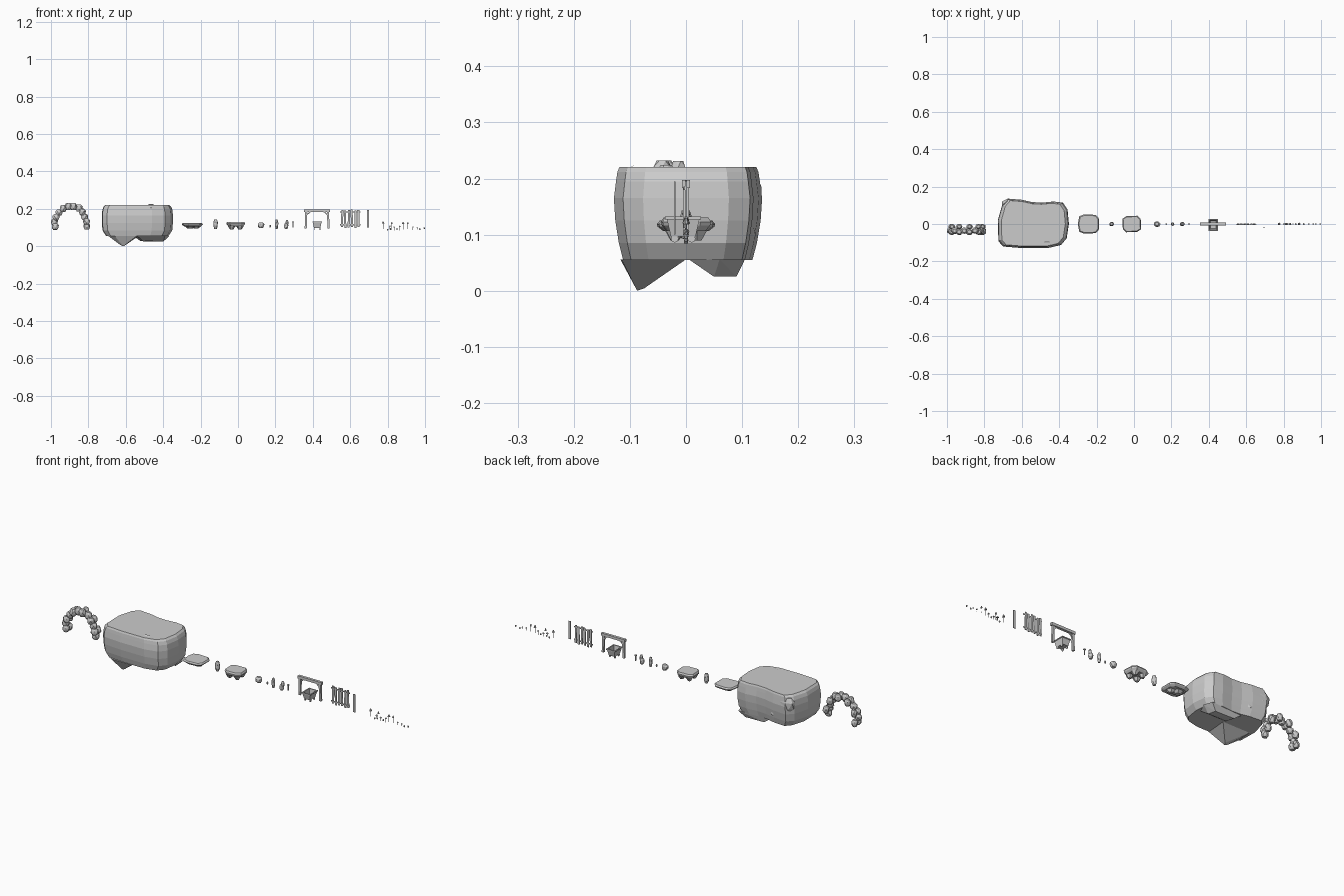
import bpy, bmesh, math, random
from mathutils import Vector, Matrix

if "Cube" in bpy.data.objects:
    bpy.data.objects.remove(bpy.data.objects["Cube"])
random.seed(4)


def finish(bm, name):
    bmesh.ops.recalc_face_normals(bm, faces=bm.faces)
    me = bpy.data.meshes.new(name)
    bm.to_mesh(me)
    bm.free()
    ob = bpy.data.objects.new(name, me)
    bpy.context.collection.objects.link(ob)
    return ob


def hull(name, pts):
    bm = bmesh.new()
    for p in pts:
        bm.verts.new(p)
    r = bmesh.ops.convex_hull(bm, input=bm.verts)
    bmesh.ops.delete(bm, geom=[g for g in r['geom_interior'] if isinstance(g, bmesh.types.BMVert)], context='VERTS')
    bmesh.ops.dissolve_limit(bm, angle_limit=0.05, verts=bm.verts, edges=bm.edges)
    return finish(bm, name)


def loft(name, rings, caps=(True, True)):
    bm = bmesh.new()
    rows = [[bm.verts.new(p) for p in r] for r in rings]
    n = len(rows[0])
    for a, b in zip(rows, rows[1:]):
        for i in range(n):
            bm.faces.new((a[i], a[(i + 1) % n], b[(i + 1) % n], b[i]))
    if caps[0]:
        bm.faces.new(rows[0][::-1])
    if caps[1]:
        bm.faces.new(rows[-1])
    return finish(bm, name)


def boulder(name, c, s, n=7):
    # chipped stone: jittered ball, hulled
    pts = []
    for k, (z, r) in enumerate(((-1, .6), (-.45, .97), (.4, 1), (1, .6))):
        for i in range(n):
            a = (i + .5 * (k % 2)) / n * math.tau
            j = random.uniform(.88, 1.04)
            pts.append((c[0] + s[0] / 2 * r * j * math.cos(a), c[1] + s[1] / 2 * r * j * math.sin(a), c[2] + s[2] / 2 * z))
    return hull(name, pts)


def beam(name, a, b, w, d):
    # rectangular timber between two points
    a, b = Vector(a), Vector(b)
    v = (b - a).normalized()
    side = Vector((0, 1, 0)).cross(v).normalized() * w / 2
    dep = Vector((0, d / 2, 0))
    ring = [side + dep, -side + dep, -side - dep, side - dep]
    return loft(name, [[a + q for q in ring], [b + q for q in ring]])


# large floating island
outline = [(-.725, -.09), (-.70, -.118), (-.60, -.126), (-.46, -.126), (-.39, -.11), (-.36, -.075), (-.348, 0),
           (-.355, .075), (-.38, .112), (-.43, .118), (-.49, .112), (-.545, .115), (-.60, .127), (-.675, .133),
           (-.705, .10), (-.728, .02)]
cx = -.54
levels = [(.055, .88, .89), (.085, .98, .95), (.125, 1, 1), (.165, 1, 1.02), (.195, .985, .99), (.212, .95, .97), (.221, .90, .94)]
loft('floating_island', [[(cx + (x - cx) * sx, y * sy, z) for x, y in outline] for z, sx, sy in levels])
hull('island_front_root', [(-.695, -.09, .056), (-.66, -.117, .056), (-.54, -.115, .056), (-.53, 0, .056), (-.69, 0, .056),
                           (-.625, -.085, .004), (-.612, -.087, 0), (-.605, -.075, .004)])
hull('island_back_root', [(-.56, .095, .056), (-.38, .105, .056), (-.365, .06, .056), (-.39, .005, .056), (-.54, .005, .056),
                          (-.52, .09, .027), (-.41, .09, .025), (-.40, .05, .025), (-.51, .045, .03)])
# ledges on the island's back
boulder('island_ledge_upper', (-.665, .11, .17), (.09, .05, .075))
boulder('island_ledge_lower', (-.60, .10, .11), (.09, .05, .055))
hull('island_top_stone', [(-.465 + x, -.11 + y, .215 + z) for x, y, z in
                          ((-.02, 0, 0), (.02, 0, 0), (0, -.015, -.01), (-.012, .02, .01), (.012, .02, .01))])

# stone arch, two stones deep
arch = [(-.977, .105), (-.982, .13), (-.973, .155), (-.957, .18), (-.935, .202), (-.908, .213), (-.88, .213),
        (-.85, .205), (-.832, .183), (-.82, .157), (-.81, .132), (-.808, .107)]
for i, (x, z) in enumerate(arch):
    top = 1.15 if 3 < i < 8 else 1
    boulder('arch_stone', (x, -.042 + .006 * (i % 2), z), (.04, .036, .033 * top), 6)
    if i % 2 == 0:
        boulder('arch_back_stone', (x, -.014, z), (.036, .03, .036), 6)


def platform(name, c, sx, sy, top, bottom, n, roots):
    # flat topped floating rock with blunt roots beneath
    def ring(k, z, turn=0):
        out = []
        for i in range(n):
            a = (i + .5) / n * math.tau
            q = 1 if n > 8 else .97 + .06 * (i % 2)
            p = .55
            f = lambda t: math.copysign(abs(t) ** p, t)
            out.append((c + sx / 2 * k * f(math.cos(a)) * q, sy / 2 * k * f(math.sin(a)) * q, z))
        return out
    h = top - bottom
    loft(name, [ring(.78, bottom + h * .4), ring(.97, bottom + h * .65), ring(1, top - h * .2), ring(.9, top)])
    for x, y, r in roots:
        zt = bottom + h * .42
        hull(name + '_root', [(c + x + r * math.cos(a) * k, y + r * math.sin(a) * k, z)
                              for k, z in ((1, zt), (.45, bottom)) for a in [j * math.tau / 6 for j in range(6)]])


platform('round_platform', -.243, .115, .105, .125, .094, 9, [(-.012, .005, .03), (.02, -.005, .024)])
platform('square_platform', -.012, .103, .09, .131, .09, 8,
         [(-.022, -.02, .02), (.022, .02, .02), (.022, -.02, .018), (-.022, .02, .018)])

# loose stones
for x, z, s in ((-.12, .118, (.025, .026, .05)), (.123, .112, (.036, .032, .03)), (.172, .107, (.009, .009, .014)),
                (.207, .117, (.018, .02, .05)), (.257, .108, (.024, .026, .03)), (.262, .125, (.016, .018, .03))):
    boulder('loose_stone', (x, 0, z), s)

# spike
beam('spike_shaft', (.294, 0, .1), (.294, 0, .128), .004, .004)
beam('spike_head', (.289, 0, .129), (.299, 0, .129), .005, .008)

# timber mine frame
for s in (-1, 1):
    beam('frame_post', (.423 + s * .061, 0, .096), (.423 + s * .058, 0, .188), .011, .011)
    beam('frame_brace', (.423 + s * .058, 0, .166), (.423 + s * .036, 0, .185), .006, .007)
beam('frame_lintel', (.354, 0, .19), (.493, 0, .19), .014, .014)

# open mine cart with tapered sides
def rect(w, d, z):
    return [(.423 + w * a, -.005 + d * b, z) for a, b in ((-1, -1), (1, -1), (1, 1), (-1, 1))]


loft('cart_tub', [rect(.017, .022, .097), rect(.023, .029, .127), rect(.026, .032, .127), rect(.026, .032, .132),
                  rect(.020, .026, .132), rect(.015, .02, .101)])
for sx in (-1, 1):
    for sy in (-1, 1):
        x, y = .423 + sx * .015, -.005 + sy * .015
        bm = bmesh.new()
        bmesh.ops.create_cone(bm, cap_ends=True, segments=8, radius1=.007, radius2=.007, depth=.004,
                              matrix=Matrix.Translation((x, y, .093)) @ Matrix.Rotation(math.pi / 2, 4, 'Y'))
        finish(bm, 'cart_wheel')

# plank fence and a single plank
for i in range(6):
    x = .556 + i * .0178
    dz = (.002, -.003, .001, .003, -.002, .002)[i]
    beam('fence_plank', (x, 0, .1 + dz), (x + .002 * (-1) ** i, 0, .193 + dz), .011, .003)
for z in (.115, .183):
    beam('fence_rail', (.546, -.003, z), (.656, -.003, z), .006, .003)
beam('single_plank', (.695, -.02, .1), (.695, -.02, .195), .012, .003)


def mushroom(x, z0, h, r):
    for part, r1, r2, za, zb in (('stem', .22, .16, z0, z0 + h * .8), ('cap', 1, .35, z0 + h * .72, z0 + h)):
        bm = bmesh.new()
        bmesh.ops.create_cone(bm, cap_ends=True, segments=7, radius1=r * r1, radius2=r * r2, depth=zb - za,
                              matrix=Matrix.Translation((x, 0, (za + zb) / 2)))
        finish(bm, 'mushroom_' + part)


# little mushrooms and pebbles
for x, z0, h, r in ((.776, .092, .04, .007), (.812, .09, .02, .007), (.822, .088, .042, .005), (.835, .085, .02, .006),
                    (.865, .085, .025, .005), (.883, .09, .04, .007), (.908, .092, .038, .005), (.935, .088, .018, .004),
                    (.958, .09, .014, .004)):
    mushroom(x, z0, h, r)
for x, z in ((.80, .088), (.815, .092), (.85, .092), (.972, .092), (.996, .097)):
    boulder('pebble', (x, 0, z), (.008, .008, .009), 5)
